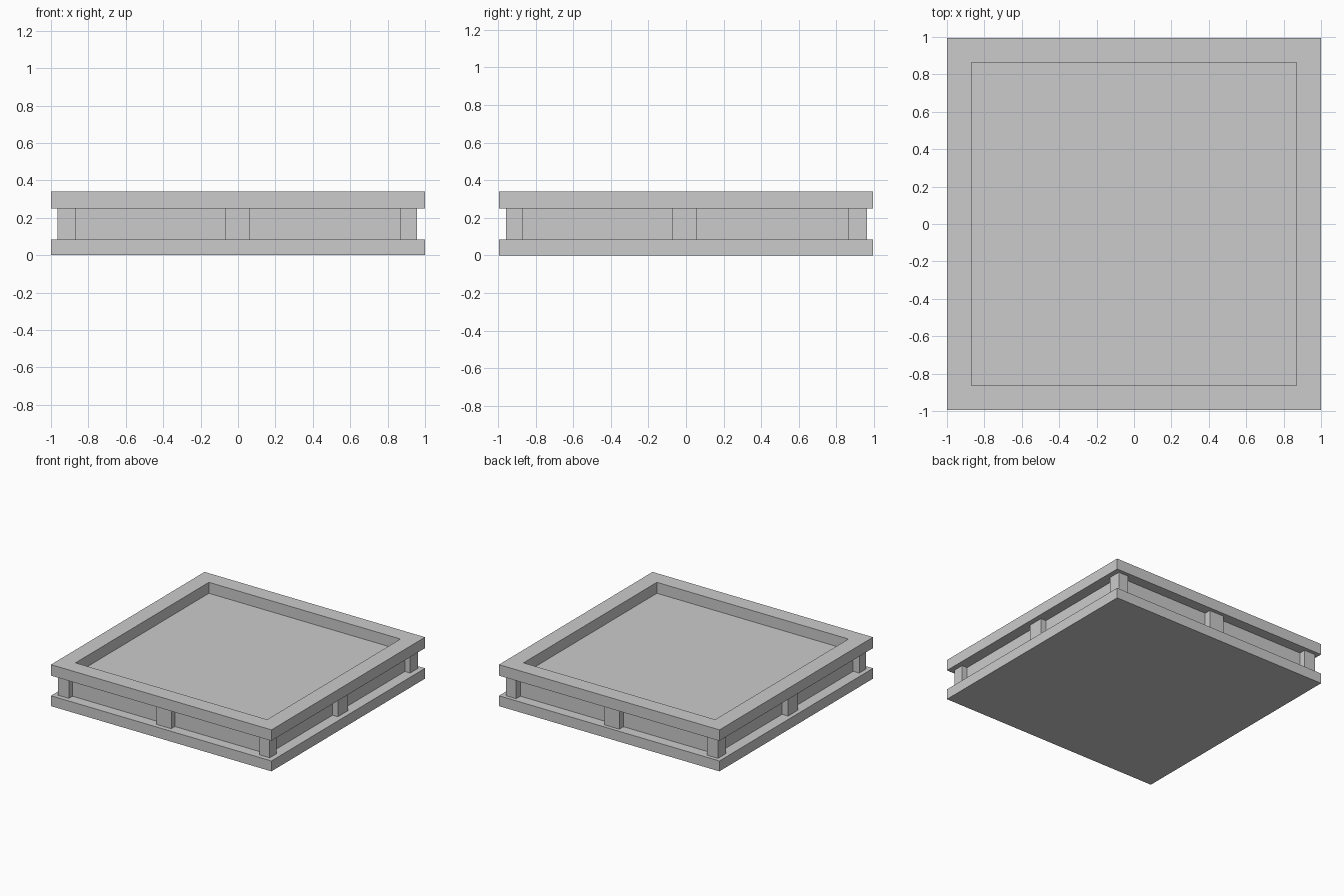
import bpy, bmesh
from mathutils import Vector

if "Cube" in bpy.data.objects:
    bpy.data.objects.remove(bpy.data.objects["Cube"])

HX, HY = 1.0, 0.995           # half sizes of the slabs
Z1, Z2, Z3 = 0.085, 0.25, 0.34  # base top, rim bottom, rim top


def finish(name, bm):
    bmesh.ops.recalc_face_normals(bm, faces=bm.faces)
    mesh = bpy.data.meshes.new(name)
    bm.to_mesh(mesh)
    bm.free()
    obj = bpy.data.objects.new(name, mesh)
    bpy.context.collection.objects.link(obj)
    return obj


def box(name, x, y, z):
    bm = bmesh.new()
    bmesh.ops.create_cube(bm, size=1)
    for v in bm.verts:
        v.co = Vector([(r[0] + r[1]) / 2 + c * (r[1] - r[0])
                       for c, r in zip(v.co, (x, y, z))])
    return finish(name, bm)


def frame(name, hx, hy, width, z0, z1):
    # Matching outer and inner loops at both heights, bridged into a square ring
    bm = bmesh.new()
    corners = ((-1, -1), (1, -1), (1, 1), (-1, 1))
    loops = [[bm.verts.new((sx * (hx - w), sy * (hy - w), z)) for sx, sy in corners]
             for w, z in ((0, z0), (0, z1), (width, z1), (width, z0))]
    for i in range(4):
        a, b = loops[i], loops[(i + 1) % 4]
        for j in range(4):
            k = (j + 1) % 4
            bm.faces.new((a[j], a[k], b[k], b[j]))
    return finish(name, bm)


# Base slab, recessed core (its top is the tray floor) and raised rim
box("base_slab", (-HX, HX), (-HY, HY), (0, Z1))
box("core_walls", (-0.91, 0.91), (-0.91, 0.91), (Z1, Z2))
frame("top_rim", HX, HY, 0.131, Z2, Z3)

# Posts at the corners and the middle of every side
xs = {"left": (-0.965, -0.865), "middle": (-0.07, 0.065), "right": (0.866, 0.958)}
ys = {"front": (-0.957, -0.867), "middle": (-0.075, 0.055), "back": (0.863, 0.964)}
for yn, y in ys.items():
    for xn, x in xs.items():
        if (xn, yn) != ("middle", "middle"):
            box(f"post_{yn}_{xn}", x, y, (Z1, Z2))
